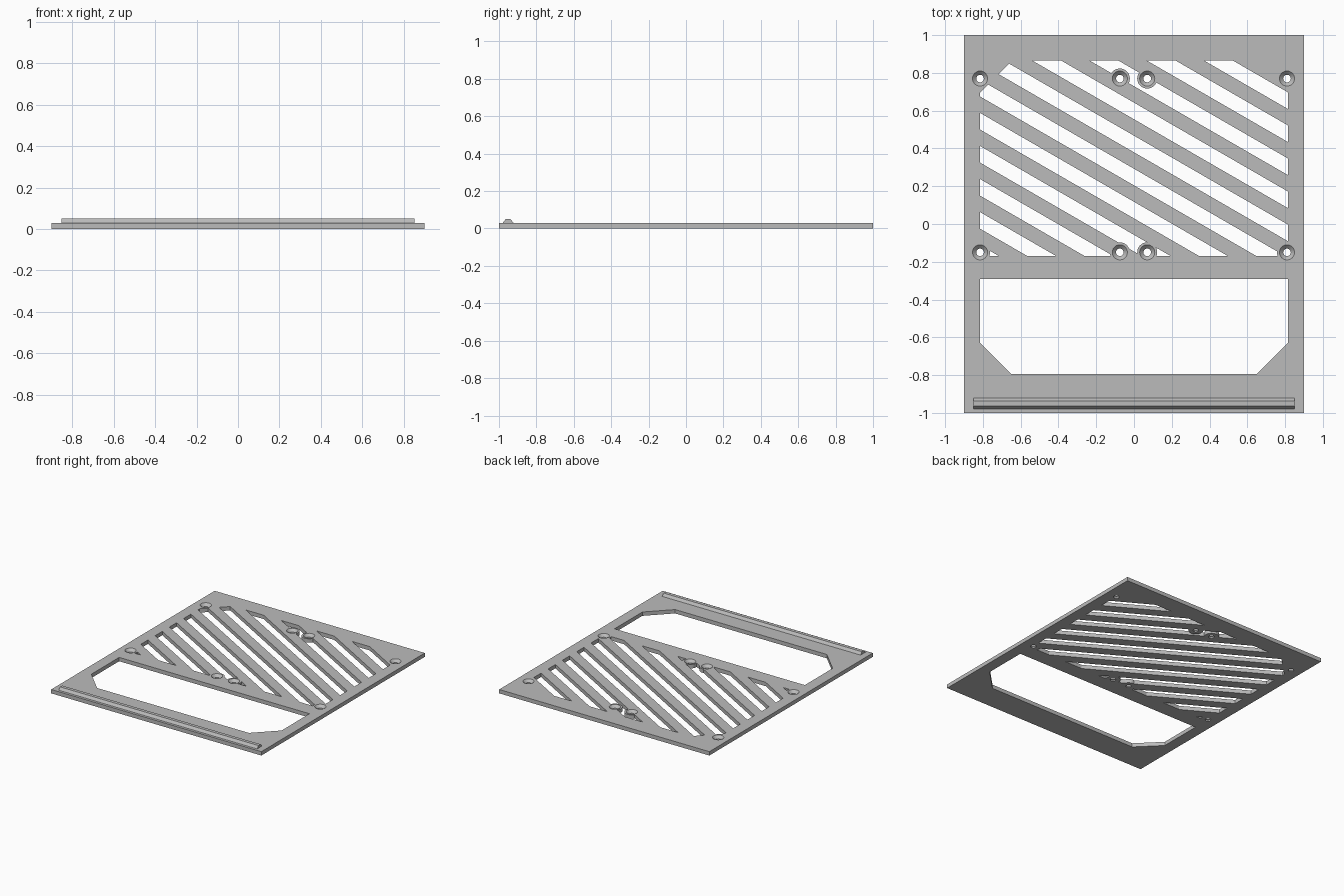
import bpy
import bmesh
import math
from mathutils import Matrix, Vector

if "Cube" in bpy.data.objects:
    bpy.data.objects.remove(bpy.data.objects["Cube"])

THICK = 0.03
SIDE = 0.815                      # half width of both openings
SLOPE = math.tan(math.radians(30))
PITCH, SLOT = 0.175, 0.088        # vertical spacing and height of the slots
FIRST = 0.588                     # top of a reference slot at the left edge
SCREWS = [(x, y) for x in (-SIDE, -0.075, 0.07, 0.81) for y in (0.77, -0.15)]

grey = bpy.data.materials.new("plain grey")
grey.use_nodes = True
grey.diffuse_color = (0.5, 0.5, 0.5, 1)
grey.node_tree.nodes["Principled BSDF"].inputs["Base Color"].default_value = (0.5, 0.5, 0.5, 1)


def add_prism(bm, points, low, high):
    """Extrude an outline in the XY plane from low to high."""
    face = bm.faces.new([bm.verts.new((x, y, low)) for x, y in points])
    top = bmesh.ops.extrude_face_region(bm, geom=[face])["geom"]
    bmesh.ops.translate(bm, vec=(0, 0, high - low),
                        verts=[v for v in top if isinstance(v, bmesh.types.BMVert)])


def add_cone(bm, centre, r_low, r_high, low, high):
    at = Matrix.Translation(Vector((*centre, (low + high) / 2)))
    bmesh.ops.create_cone(bm, cap_ends=True, segments=32, radius1=r_low,
                          radius2=r_high, depth=high - low, matrix=at)


def finish(bm, name):
    bmesh.ops.recalc_face_normals(bm, faces=bm.faces)
    mesh = bpy.data.meshes.new(name)
    bm.to_mesh(mesh)
    bm.free()
    mesh.materials.append(grey)
    obj = bpy.data.objects.new(name, mesh)
    bpy.context.collection.objects.link(obj)
    return obj


def cut(target, *cutters):
    """Subtract the cutters, keep the result and remove the cutters."""
    for cutter in cutters:
        cutter.hide_render = True
        mod = target.modifiers.new("cut", "BOOLEAN")
        mod.operation = "DIFFERENCE"
        mod.solver = "EXACT"
        mod.object = cutter
    bpy.context.view_layer.update()
    graph = bpy.context.evaluated_depsgraph_get()
    result = bpy.data.meshes.new_from_object(target.evaluated_get(graph))
    target.modifiers.clear()
    target.data = result
    for cutter in cutters:
        bpy.data.objects.remove(cutter)


# Base plate
bm = bmesh.new()
add_prism(bm, [(-0.9, -1), (0.9, -1), (0.9, 1), (-0.9, 1)], 0, THICK)
plate = finish(bm, "vented_plate")

# Vent opening with clipped top corners
bm = bmesh.new()
add_prism(bm, [(-SIDE, -0.17), (SIDE, -0.17), (SIDE, 0.695), (0.645, 0.865),
               (-0.645, 0.865), (-SIDE, 0.695)], -0.05, 0.1)
vent = finish(bm, "vent_cutter")

# Diagonal bars left standing between the slots
bm = bmesh.new()
for k in range(-6, 9):
    top = FIRST - SLOT + k * PITCH
    low = top - (PITCH - SLOT)
    rise, drop = SLOPE * 0.2, SLOPE * (2 * SIDE + 0.2)
    add_prism(bm, [(-SIDE - 0.2, low + rise), (SIDE + 0.2, low - drop),
                   (SIDE + 0.2, top - drop), (-SIDE - 0.2, top + rise)], -0.1, 0.15)
bars = finish(bm, "bar_cutter")

# Solid collars around the screw holes
bm = bmesh.new()
for centre in SCREWS:
    add_cone(bm, centre, 0.053, 0.053, -0.12, 0.17)
collars = finish(bm, "collar_cutter")
cut(vent, bars, collars)

# Large lower window
bm = bmesh.new()
add_prism(bm, [(-0.65, -0.795), (0.65, -0.795), (SIDE, -0.63), (SIDE, -0.29),
               (-SIDE, -0.29), (-SIDE, -0.63)], -0.05, 0.1)
window = finish(bm, "window_cutter")

# Countersunk screw holes
bm = bmesh.new()
for centre in SCREWS:
    add_cone(bm, centre, 0.02, 0.02, -0.05, 0.025)
shafts = finish(bm, "shaft_cutter")
bm = bmesh.new()
for centre in SCREWS:
    add_cone(bm, centre, 0.02, 0.05, 0.01, 0.04)
sinks = finish(bm, "countersink_cutter")
cut(plate, vent, window, shafts, sinks)

# Bevelled ridge along the front edge
bm = bmesh.new()
add_prism(bm, [(-0.98, THICK), (-0.922, THICK), (-0.938, 0.05), (-0.964, 0.05)], -0.85, 0.85)
for v in bm.verts:
    v.co = (v.co.z, v.co.x, v.co.y)
finish(bm, "front_ridge")
